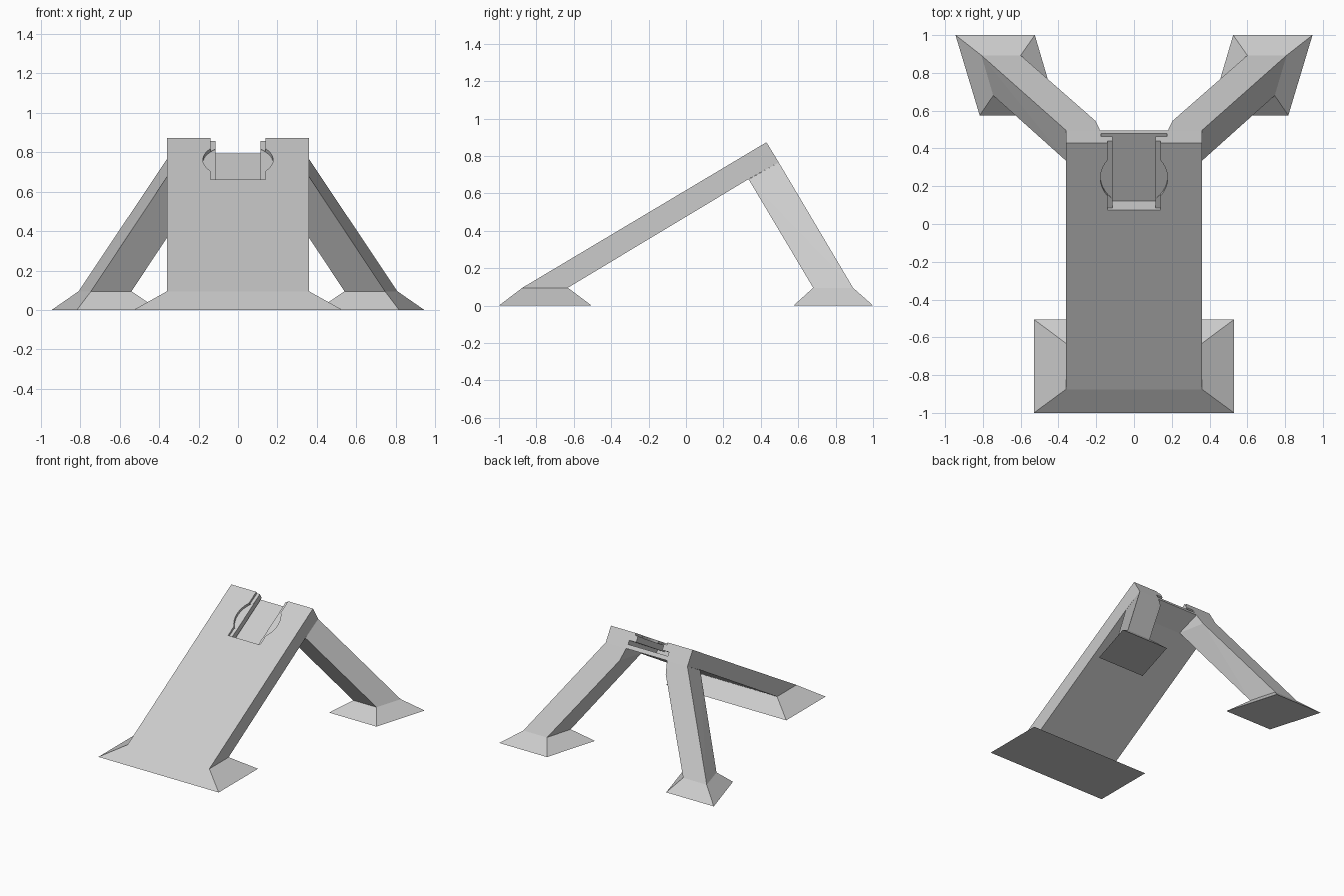
import bpy, bmesh, math
from mathutils import Matrix, Vector

cube = bpy.data.objects.get("Cube")
if cube:
    bpy.data.objects.remove(cube, do_unlink=True)

# One flat grey material
grey = bpy.data.materials.new("light_grey")
grey.use_nodes = True
colour = (0.6, 0.6, 0.6, 1)
grey.diffuse_color = colour
grey.node_tree.nodes["Principled BSDF"].inputs["Base Color"].default_value = colour

FOOT_H = 0.095
SLAB_W = 0.36
RIDGE = Vector((0, 0.43, 0.873))
UP_SLOPE = Vector((0, 0.86, 0.511)).normalized()
NORMAL = Vector((0, -UP_SLOPE.z, UP_SLOPE.y))


def finish(name, bm):
    bmesh.ops.recalc_face_normals(bm, faces=bm.faces)
    mesh = bpy.data.meshes.new(name)
    bm.to_mesh(mesh)
    bm.free()
    mesh.materials.append(grey)
    obj = bpy.data.objects.new(name, mesh)
    bpy.context.collection.objects.link(obj)
    return obj


def hull(name, points, side=1):
    """Convex solid around the points, mirrored in x when side is -1."""
    bm = bmesh.new()
    for x, y, z in points:
        bm.verts.new((x * side, y, z))
    bmesh.ops.convex_hull(bm, input=bm.verts)
    bmesh.ops.dissolve_limit(bm, angle_limit=math.radians(1), verts=bm.verts, edges=bm.edges)
    return finish(name, bm)


def level(points, z):
    return [(x, y, z) for x, y in points]


# Sloping front slab, extruded across x
profile = [(-0.875, FOOT_H), (RIDGE.y, RIDGE.z), (0.496, 0.765), (0.333, 0.675), (-0.632, FOOT_H)]
bm = bmesh.new()
face = bm.faces.new([bm.verts.new((-SLAB_W, y, z)) for y, z in profile])
ext = bmesh.ops.extrude_face_region(bm, geom=[face])
bmesh.ops.translate(bm, vec=(2 * SLAB_W, 0, 0),
                    verts=[v for v in ext["geom"] if isinstance(v, bmesh.types.BMVert)])
slab = finish("front_slab", bm)

# Local frame on the slab surface: x across, y up the slope, z outward
origin = RIDGE - UP_SLOPE * 0.413
frame = Matrix((Vector((1, 0, 0)), UP_SLOPE, NORMAL)).transposed().to_4x4()
frame.translation = origin


def box_cutter(name, half_w, low, high):
    bm = bmesh.new()
    bmesh.ops.create_cube(bm, size=1)
    bmesh.ops.scale(bm, vec=(2 * half_w, 0.6, high - low), verts=bm.verts)
    bmesh.ops.translate(bm, vec=(0, 0.3, (low + high) / 2), verts=bm.verts)
    bm.transform(frame)
    return finish(name, bm)


# Round shallow recess
bm = bmesh.new()
bmesh.ops.create_cone(bm, cap_ends=True, segments=48, radius1=0.178, radius2=0.178, depth=0.1,
                      matrix=Matrix.Translation((0, 0.195, 0.03)))
bm.transform(frame)
cutters = [
    finish("round_recess_cutter", bm),
    box_cutter("rim_cutter", 0.14, -0.018, 0.06),
    box_cutter("slot_cutter", 0.115, -0.094, 0.07),
    box_cutter("groove_cutter", 0.175, -0.0941, -0.064),
]

# Cut the sliding slot into the slab
for cutter in cutters:
    cutter.hide_render = True
    mod = slab.modifiers.new(cutter.name, 'BOOLEAN')
    mod.operation = 'DIFFERENCE'
    mod.solver = 'EXACT'
    mod.object = cutter
bpy.context.view_layer.update()
cut_mesh = bpy.data.meshes.new_from_object(slab.evaluated_get(bpy.context.evaluated_depsgraph_get()))
slab.modifiers.clear()
slab.data = cut_mesh
for cutter in cutters:
    bpy.data.objects.remove(cutter, do_unlink=True)

# Wide flared foot under the slab
hull("front_foot",
     level([(-0.53, -1), (0.53, -1), (0.53, -0.505), (-0.53, -0.505)], 0)
     + level([(-SLAB_W, -0.875), (SLAB_W, -0.875), (SLAB_W, -0.632), (-SLAB_W, -0.632)], FOOT_H))

# Splayed rear legs with flared feet
ankle = level([(0.54, 0.68), (0.745, 0.68), (0.808, 0.893), (0.6, 0.893)], FOOT_H)
sole = level([(0.4, 0.575), (0.817, 0.575), (0.945, 1), (0.525, 1)], 0)
hip = [(SLAB_W, 0.496, 0.765), (SLAB_W, 0.335, 0.675), (0.155, 0.335, 0.675),
       (0.203, 0.545, 0.681), (0.18, 0.496, 0.765)]
for label, side in (("left", 1), ("right", -1)):
    hull(f"rear_leg_{label}", ankle + hip, side)
    hull(f"rear_foot_{label}", ankle + sole, side)
